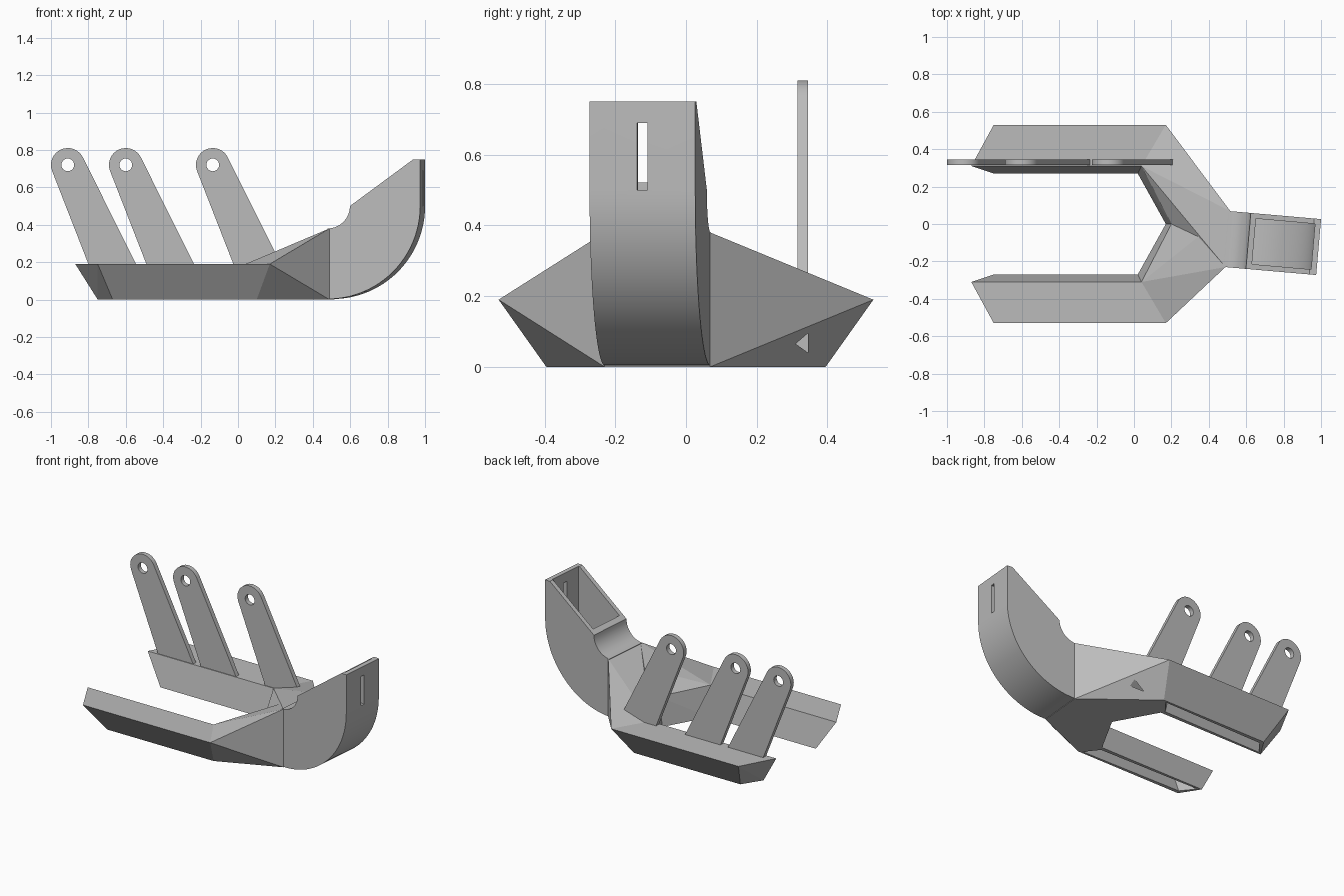
import bpy, bmesh
from math import sin, cos, radians
from mathutils import Matrix, Vector

cube = bpy.data.objects.get("Cube")
if cube:
    bpy.data.objects.remove(cube, do_unlink=True)

grey = bpy.data.materials.new("plain grey")
grey.use_nodes = True
grey.diffuse_color = (0.5, 0.5, 0.5, 1)
grey.node_tree.nodes["Principled BSDF"].inputs["Base Color"].default_value = (0.5, 0.5, 0.5, 1)


def finish(name, bm):
    bmesh.ops.recalc_face_normals(bm, faces=bm.faces)
    mesh = bpy.data.meshes.new(name)
    bm.to_mesh(mesh)
    bm.free()
    mesh.materials.append(grey)
    obj = bpy.data.objects.new(name, mesh)
    bpy.context.collection.objects.link(obj)
    return obj


def prism(name, outline, low, high, matrix=Matrix()):
    """Extrude an (x, z) outline along y from low to high."""
    bm = bmesh.new()
    face = bm.faces.new([bm.verts.new((x, low, z)) for x, z in outline])
    new = bmesh.ops.extrude_face_region(bm, geom=[face])["geom"]
    moved = [v for v in new if isinstance(v, bmesh.types.BMVert)]
    bmesh.ops.translate(bm, verts=moved, vec=(0, high - low, 0))
    bm.transform(matrix)
    return finish(name, bm)


def hull(name, points):
    bm = bmesh.new()
    verts = [bm.verts.new(p) for p in points]
    found = bmesh.ops.convex_hull(bm, input=verts)
    spare = [g for g in found["geom_interior"] if isinstance(g, bmesh.types.BMVert)]
    bmesh.ops.delete(bm, geom=spare, context='VERTS')
    bmesh.ops.dissolve_limit(bm, angle_limit=radians(1), verts=bm.verts, edges=bm.edges)
    return finish(name, bm)


def combine(obj, other, operation):
    mod = obj.modifiers.new("cut", 'BOOLEAN')
    mod.operation, mod.solver, mod.object = operation, 'EXACT', other
    bpy.context.view_layer.objects.active = obj
    bpy.ops.object.modifier_apply(modifier=mod.name)
    bpy.data.objects.remove(other, do_unlink=True)


def smooth(obj):
    bpy.ops.object.select_all(action='DESELECT')
    obj.select_set(True)
    bpy.context.view_layer.objects.active = obj
    bpy.ops.object.shade_smooth_by_angle(angle=radians(25))


def arc(cx, cz, r, start, end, steps):
    angles = [radians(start + (end - start) * i / steps) for i in range(steps + 1)]
    return [(cx + r * cos(a), cz + r * sin(a)) for a in angles]


TOP = 0.19
HEAD = Matrix.Translation((0.492, -0.08, 0)) @ Matrix.Rotation(radians(-5), 4, 'Z')
head_base = [HEAD @ Vector((0.01, y, z)) for y in (-0.15, 0.15) for z in (0, 0.38)]

# Two prongs with hollow undersides, and the elbows joining them to the scoop
elbows = []
for side, word in ((1, "left"), (-1, "right")):
    root = [(0.17, 0.53 * side, TOP), (0.04, 0.31 * side, TOP),
            (0.1, 0.395 * side, 0), (0.02, 0.27 * side, 0)]
    tip = [(-0.75, 0.53 * side, TOP), (-0.87, 0.31 * side, TOP),
           (-0.67, 0.395 * side, 0), (-0.75, 0.27 * side, 0)]
    prong = hull(word + "_prong", root + tip)
    bm = bmesh.new()
    bm.from_mesh(prong.data)
    under = min(bm.faces, key=lambda f: f.calc_center_median().z)
    bmesh.ops.inset_individual(bm, faces=[under], thickness=0.028)
    new = bmesh.ops.extrude_face_region(bm, geom=[under])["geom"]
    roof = [v for v in new if isinstance(v, bmesh.types.BMVert)]
    bmesh.ops.translate(bm, verts=roof, vec=(0, 0.05 * side, 0.13))
    if under.is_valid:
        bmesh.ops.delete(bm, geom=[under], context='FACES_ONLY')
    bmesh.ops.recalc_face_normals(bm, faces=bm.faces)
    bm.to_mesh(prong.data)
    bm.free()
    inner = [(0.19, 0.5 * side, TOP), (0.2, 0.04 * side, TOP), (0.2, 0, TOP), (0.17, 0, 0)]
    elbows.append(hull(word + "_elbow", root + inner + head_base))

# Small triangular hole in the left elbow
bm = bmesh.new()
notch = bm.faces.new([bm.verts.new((0.1, y, z)) for y, z in
                      ((0.31, 0.065), (0.345, 0.04), (0.345, 0.095))])
new = bmesh.ops.extrude_face_region(bm, geom=[notch])["geom"]
bmesh.ops.translate(bm, verts=[v for v in new if isinstance(v, bmesh.types.BMVert)],
                    vec=(0.25, 0, 0))
combine(elbows[0], finish("notch_cutter", bm), 'DIFFERENCE')
combine(elbows[0], elbows[1], 'UNION')
elbows[0].name = "yoke"

# Curved hollow scoop with an open top and a slot in its outer wall
R, MID = 0.497, 0.5
shell = arc(0, MID, R, -90, 0, 24) + [(R, 0.75), (0.46, 0.75)] + arc(0, MID, 0.12, 0, -90, 10)
scoop = prism("scoop", shell, -0.15, 0.15, HEAD)
cavity = arc(0, MID, R - 0.03, -86, 0, 24) + [(R - 0.03, 0.9), (0.15, 0.9)]
cavity += arc(0, MID, 0.15, 0, -78, 10)
combine(scoop, prism("cavity_cutter", cavity, -0.122, 0.122, HEAD), 'DIFFERENCE')
slot = [(0.4, MID), (0.6, MID), (0.6, 0.69), (0.4, 0.69)]
combine(scoop, prism("slot_cutter", slot, -0.015, 0.015, HEAD), 'DIFFERENCE')
smooth(scoop)

# Three leaning lugs with round eyes, standing on the left prong
for name, x in (("outer_lug", -0.91), ("middle_lug", -0.6), ("inner_lug", -0.135)):
    outline = arc(x, 0.72, 0.09, 27, 201, 16) + [(x + 0.114, 0.18), (x + 0.37, 0.18)]
    lug = prism(name, outline, 0.315, 0.345)
    eye = arc(x, 0.72, 0.034, 0, 345, 23)
    combine(lug, prism("eye_cutter", eye, 0.2, 0.5), 'DIFFERENCE')
    smooth(lug)
